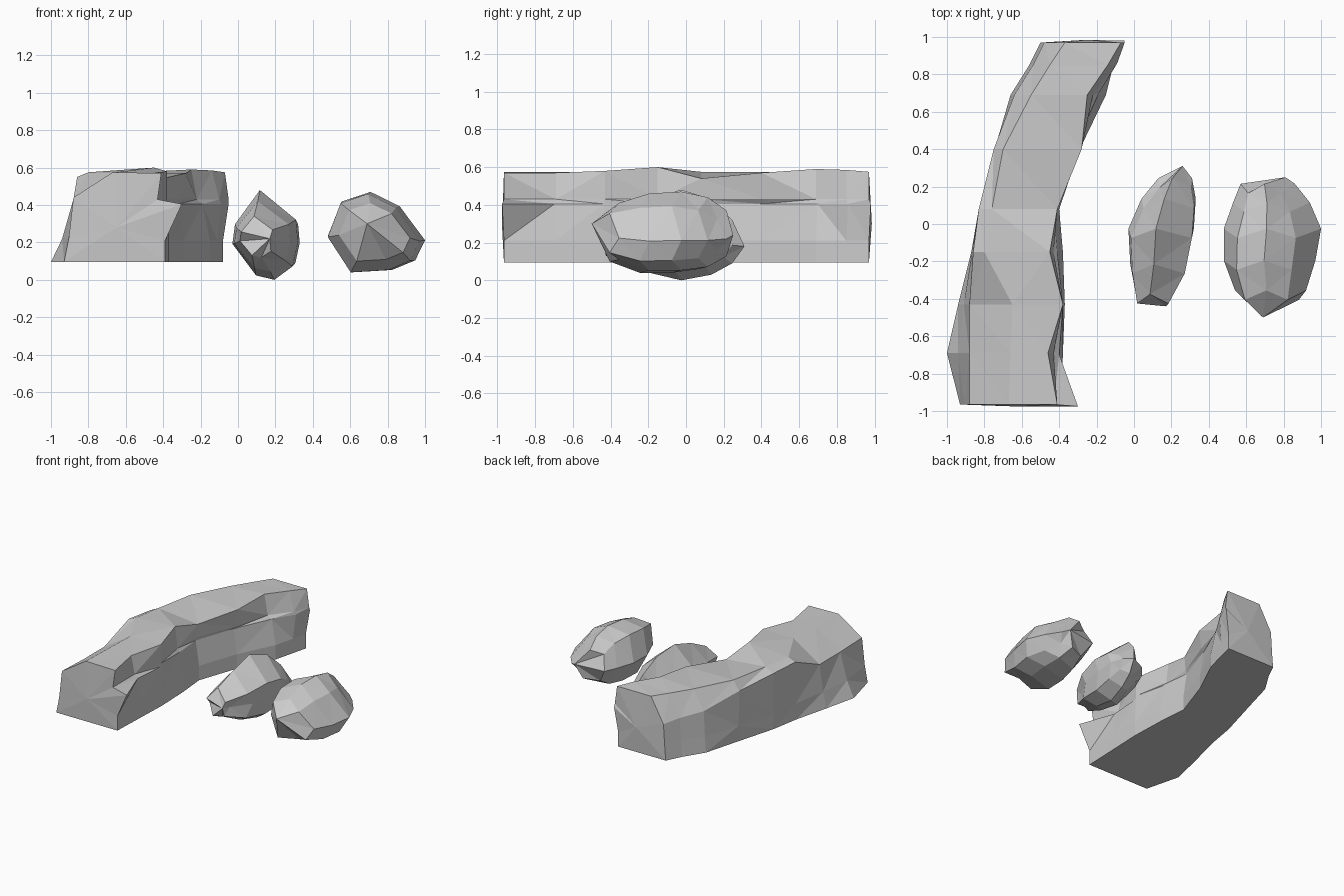
import bpy, bmesh


def loft(name, rings, start_tip=None, end_tip=None):
    """Skin equal-length rings, closing each end with a tip or a flat cap."""
    bm = bmesh.new()
    rows = [[bm.verts.new(p) for p in ring] for ring in rings]
    n = len(rows[0])
    for a, b in zip(rows, rows[1:]):
        for i in range(n):
            j = (i + 1) % n
            bm.faces.new((a[i], a[j], b[j], b[i]))
    for row, tip in ((rows[0], start_tip), (rows[-1], end_tip)):
        if tip:
            t = bm.verts.new(tip)
            for i in range(n):
                bm.faces.new((row[i], row[(i + 1) % n], t))
        else:
            bm.faces.new(row)
    bmesh.ops.triangulate(bm, faces=bm.faces[:], quad_method='SHORT_EDGE')
    bmesh.ops.recalc_face_normals(bm, faces=bm.faces[:])
    mesh = bpy.data.meshes.new(name)
    bm.to_mesh(mesh)
    bm.free()
    obj = bpy.data.objects.new(name, mesh)
    bpy.context.collection.objects.link(obj)
    return obj


# Long curved cliff: y, left foot, left shoulder x/z, top left, top right x/z,
# ledge inner, ledge outer, right foot
sections = [
    (-0.965, -0.93, -0.88, 0.44, -0.67, -0.41, 0.57, -0.43, -0.30, -0.39),
    (-0.69, -1.00, -0.88, 0.43, -0.66, -0.46, 0.57, -0.43, -0.40, -0.38),
    (-0.43, -0.94, -0.88, 0.43, -0.65, -0.38, 0.58, -0.38, -0.38, -0.37),
    (-0.15, -0.87, -0.86, 0.55, -0.80, -0.45, 0.60, -0.43, -0.41, -0.38),
    (0.08, -0.83, -0.83, 0.54, -0.76, -0.41, 0.54, -0.42, -0.43, -0.40),
    (0.40, -0.74, -0.75, 0.50, -0.70, -0.28, 0.57, -0.30, -0.32, -0.29),
    (0.69, -0.66, -0.64, 0.42, -0.55, -0.25, 0.59, -0.22, -0.19, -0.15),
    (0.85, -0.56, -0.54, 0.40, -0.45, -0.14, 0.585, -0.10, -0.09, -0.11),
    (0.97, -0.50, -0.48, 0.38, -0.37, -0.07, 0.575, -0.05, -0.05, -0.08),
]
rings = []
for y, lf, ls, zs, tl, tr, zt, li, lo, rf in sections:
    rings.append([(lf, y, 0.095), ((lf + ls) / 2, y, 0.22), (ls, y, zs),
                  (tl, y, 0.575), (tr, y, zt), (li, y, 0.43),
                  (lo, y * 1.01, 0.405), (rf, y, 0.21), (rf, y, 0.095)])
loft("cliff_wall", rings, (-0.65, -0.975, 0.28), (-0.25, 0.985, 0.30))


# Boulders: an outline scaled into a box (y, x0, x1, z0, z1) at each ring
def boulder(name, outline, boxes, start_tip, end_tip):
    rings = [[(x0 + u * (x1 - x0), y + 0.025 * (-1) ** i, z0 + v * (z1 - z0))
              for i, (u, v) in enumerate(outline)]
             for y, x0, x1, z0, z1 in boxes]
    loft(name, rings, start_tip, end_tip)


boulder("inner_boulder",
        [(0.42, 1.0), (0.04, 0.62), (0.0, 0.40), (0.36, 0.05),
         (0.64, 0.0), (0.92, 0.15), (1.0, 0.42), (0.97, 0.67)],
        [(-0.40, 0.01, 0.19, 0.12, 0.34), (-0.24, -0.02, 0.28, 0.045, 0.42),
         (-0.05, -0.03, 0.32, 0.0, 0.48), (0.11, 0.04, 0.33, 0.03, 0.43),
         (0.22, 0.13, 0.31, 0.09, 0.32)],
        (0.17, -0.44, 0.22), (0.26, 0.31, 0.18))

boulder("outer_boulder",
        [(0.44, 1.0), (0.14, 0.88), (0.0, 0.45), (0.25, 0.0),
         (0.66, 0.03), (0.90, 0.15), (1.0, 0.40), (0.74, 0.82)],
        [(-0.38, 0.54, 0.92, 0.10, 0.41), (-0.22, 0.48, 0.97, 0.04, 0.46),
         (-0.05, 0.48, 1.0, 0.04, 0.47), (0.09, 0.53, 0.94, 0.06, 0.44),
         (0.19, 0.57, 0.86, 0.12, 0.37)],
        (0.69, -0.50, 0.30), (0.81, 0.25, 0.24))
